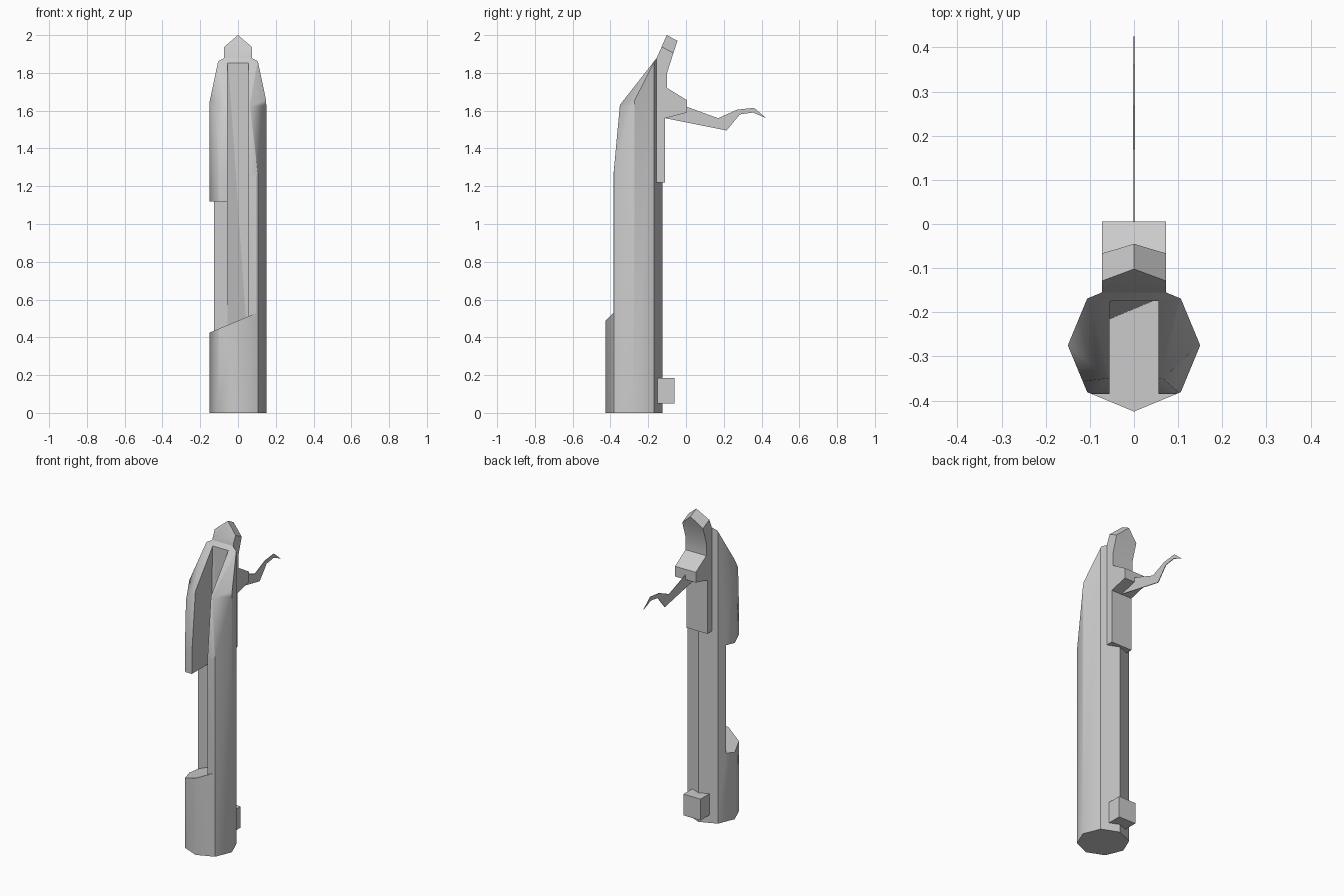
import bpy, bmesh, math
from mathutils import Vector

cube = bpy.data.objects.get("Cube")
if cube:
    bpy.data.objects.remove(cube, do_unlink=True)

grey = bpy.data.materials.new("plain_grey")
grey.use_nodes = True
grey.diffuse_color = (0.6, 0.6, 0.6, 1)
grey.node_tree.nodes["Principled BSDF"].inputs["Base Color"].default_value = (0.6, 0.6, 0.6, 1)


def loft(bottom, top):
    """Closed solid between two matching rings of points."""
    bm = bmesh.new()
    a = [bm.verts.new(p) for p in bottom]
    b = [bm.verts.new(p) for p in top]
    bm.faces.new(a)
    bm.faces.new(b)
    for i in range(len(a)):
        j = (i + 1) % len(a)
        bm.faces.new((a[i], a[j], b[j], b[i]))
    bmesh.ops.recalc_face_normals(bm, faces=bm.faces[:])
    return bm


def prism(plan, z0, z1):
    return loft([(x, y, z0) for x, y in plan], [(x, y, z1) for x, y in plan])


def side_extrude(profile, half):
    return loft([(-half, y, z) for y, z in profile], [(half, y, z) for y, z in profile])


def rect(x0, x1, y0, y1):
    return [(x0, y0), (x1, y0), (x1, y1), (x0, y1)]


def slice_off(bm, p, q, r, toward):
    """Cut through three points and discard the side that 'toward' points to."""
    p, q, r = Vector(p), Vector(q), Vector(r)
    n = (q - p).cross(r - p).normalized()
    if n.dot(Vector(toward)) < 0:
        n = -n
    bmesh.ops.bisect_plane(bm, geom=bm.verts[:] + bm.edges[:] + bm.faces[:], dist=1e-5,
                           plane_co=p, plane_no=n, clear_outer=True)
    bmesh.ops.holes_fill(bm, edges=[e for e in bm.edges if e.is_boundary], sides=0)
    bmesh.ops.recalc_face_normals(bm, faces=bm.faces[:])


def make(name, bm):
    mesh = bpy.data.meshes.new(name)
    bm.to_mesh(mesh)
    bm.free()
    mesh.materials.append(grey)
    ob = bpy.data.objects.new(name, mesh)
    bpy.context.collection.objects.link(ob)
    return ob


def shade(ob, rule=lambda e: False, limit=50):
    """Smooth shading with sharp steep edges, plus edges picked by a rule."""
    bm = bmesh.new()
    bm.from_mesh(ob.data)
    for f in bm.faces:
        f.smooth = True
    for e in bm.edges:
        e.smooth = e.calc_face_angle(math.pi) < math.radians(limit) and not rule(e)
    bm.to_mesh(ob.data)
    bm.free()


# Eight-sided column, sliced to a tapered tip
R, CY = 0.15, -0.275
octagon = [(R * math.cos(k * math.pi / 4), CY + R * math.sin(k * math.pi / 4)) for k in range(8)]
column = prism(octagon, 0, 1.95)
slice_off(column, (0, -0.35, 1.63), (1, -0.35, 1.63), (0, -0.17, 1.86), (0, -1, 1))
slice_off(column, (0, -0.385, 1.25), (1, -0.385, 1.25), (0, -0.35, 1.63), (0, -1, 0))
for s in (-1, 1):
    slice_off(column, (s * 0.06, -0.35, 1.63), (s * 0.147, -0.275, 1.652),
              (s * 0.105, -0.17, 1.857), (s, -1, 1))
slice_off(column, (0.105, -0.385, 1.25), (0.065, -0.35, 1.63), (0.145, -0.275, 1.65), (1, -1, 0))
body = make("column_body", column)

# Slot, side window and flat front, all ending on one sloping ledge
slot_low = [(0.055, -0.175), (-0.055, -0.22), (-0.055, -0.6), (0.055, -0.6)]
slot_top = [(0.055, -0.175), (-0.055, -0.175), (-0.055, -0.6), (0.055, -0.6)]
slot = loft([(x, y, 0.3) for x, y in slot_low], [(x, y, 1.9) for x, y in slot_top])
bmesh.ops.triangulate(slot, faces=slot.faces[:])
window = prism(rect(-0.3, -0.05, -0.7, -0.22), 0.3, 1.12)
front = prism(rect(-0.35, 0.35, -0.8, -0.385), 0.2, 2.1)
for name, cutter in (("slot", slot), ("window", window), ("front", front)):
    slice_off(cutter, (0, 0, 0.488), (1, 0, 0.908), (0, 1, 0.488), (0, 0, -1))
    tool = make(name + "_cutter", cutter)
    tool.hide_render = True
    mod = body.modifiers.new(name, 'BOOLEAN')
    mod.operation, mod.solver, mod.object = 'DIFFERENCE', 'EXACT', tool
    bpy.context.view_layer.objects.active = body
    bpy.ops.object.modifier_apply(modifier=mod.name)
    bpy.data.objects.remove(tool, do_unlink=True)


def column_crease(e):
    return (all(v.co.y > -0.2 for v in e.verts)
            or all(v.co.x > 0.09 and v.co.y < -0.35 for v in e.verts))


shade(body, column_crease)

# Pointed head with curved back, nose and rear plate
head = side_extrude([(-0.155, 1.22), (-0.11, 1.22), (-0.11, 1.56), (0.006, 1.59), (0.006, 1.655),
                     (-0.1, 1.72), (-0.1, 1.8), (-0.062, 1.92), (-0.045, 1.97),
                     (-0.102, 2.0), (-0.155, 1.879)], 0.073)
for s in (-1, 1):
    slice_off(head, (0, -0.102, 2.0), (0, -0.045, 1.97), (s * 0.073, -0.133, 1.94), (s, 0, 1))
shade(make("head_and_rear_plate", head), limit=40)

# Thin curling hook behind the nose
hook = side_extrude([(-0.11, 1.56), (0.215, 1.495), (0.285, 1.58), (0.355, 1.59), (0.425, 1.56),
                     (0.36, 1.615), (0.27, 1.605), (0.17, 1.56), (0, 1.622), (-0.11, 1.64)], 0.002)
make("rear_hook", hook)

# Small block low on the back
make("lower_block", prism(rect(-0.06, 0.06, -0.16, -0.06), 0.05, 0.185))
